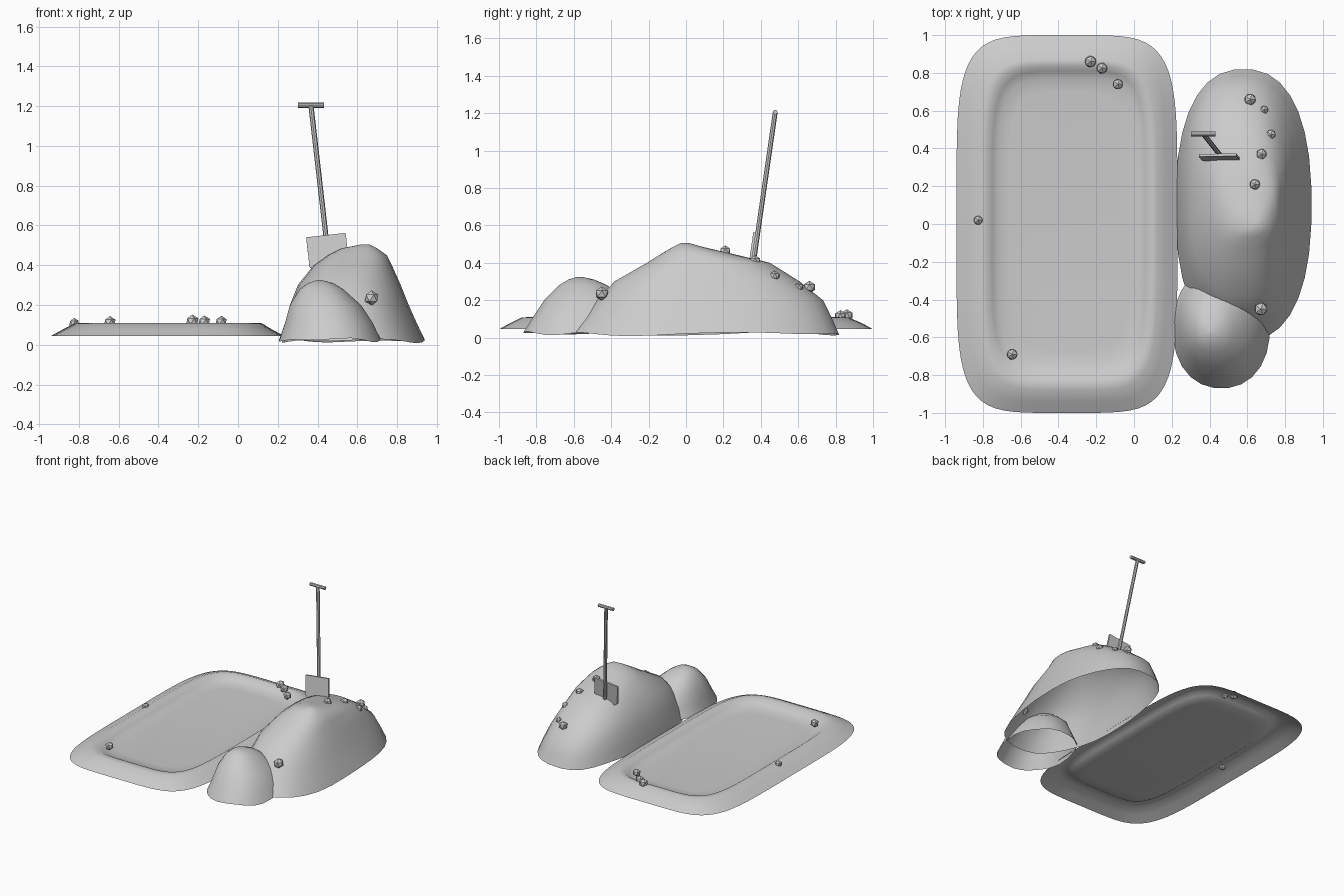
import bpy, bmesh, math
from mathutils import Vector

if "Cube" in bpy.data.objects:
    bpy.data.objects.remove(bpy.data.objects["Cube"])

grey = bpy.data.materials.new("light_grey")
grey.diffuse_color = (0.6, 0.6, 0.6, 1)
grey.use_nodes = True
grey.node_tree.nodes["Principled BSDF"].inputs["Base Color"].default_value = grey.diffuse_color


def finish(name, bm, smooth=None):
    bmesh.ops.recalc_face_normals(bm, faces=bm.faces)
    mesh = bpy.data.meshes.new(name)
    bm.to_mesh(mesh)
    bm.free()
    mesh.materials.append(grey)
    ob = bpy.data.objects.new(name, mesh)
    bpy.context.collection.objects.link(ob)
    if smooth:
        bpy.ops.object.select_all(action='DESELECT')
        ob.select_set(True)
        bpy.context.view_layer.objects.active = ob
        bpy.ops.object.shade_smooth_by_angle(angle=math.radians(smooth))
    return ob


def spow(v, p):
    return math.copysign(abs(v) ** p, v)


def stacked_shell(name, levels, power, n, wobble=0.0, smooth=60):
    """Open shell of stacked rounded rings: (x0, x1, y0, y1, z), last one capped."""
    bm = bmesh.new()
    rings = []
    for i, (x0, x1, y0, y1, z) in enumerate(levels):
        ring = []
        for k in range(n):
            a = 2 * math.pi * (k + 0.5) / n
            dz = wobble * (math.sin(3 * a) + math.sin(5 * a + 1)) if i == 0 else 0
            ring.append(bm.verts.new((
                (x0 + x1) / 2 + (x1 - x0) / 2 * spow(math.cos(a), 2 / power),
                (y0 + y1) / 2 + (y1 - y0) / 2 * spow(math.sin(a), 2 / power),
                z + dz)))
        rings.append(ring)
    for lo, hi in zip(rings, rings[1:]):
        for k in range(n):
            j = (k + 1) % n
            bm.faces.new((lo[k], lo[j], hi[j], hi[k]))
    bm.faces.new(rings[-1])
    ob = finish(name, bm, smooth)
    if sum(p.normal.z for p in ob.data.polygons) < 0:
        ob.data.flip_normals()
    return ob


# Shallow rectangular bed with a raised earth rim
stacked_shell("earth_bed", [
    (-0.94, 0.23, -1.00, 1.00, 0.045),
    (-0.88, 0.17, -0.94, 0.94, 0.078),
    (-0.82, 0.12, -0.88, 0.87, 0.108),
    (-0.78, 0.09, -0.83, 0.84, 0.110),
    (-0.75, 0.06, -0.79, 0.81, 0.088),
    (-0.72, 0.03, -0.74, 0.77, 0.070),
    (-0.66, -0.03, -0.67, 0.70, 0.065)], 5, 64)

# Large and small heaps of dug earth
stacked_shell("large_mound", [
    (0.22, 0.94, -0.62, 0.82, 0.02),
    (0.235, 0.905, -0.555, 0.785, 0.10),
    (0.26, 0.86, -0.48, 0.735, 0.20),
    (0.30, 0.82, -0.385, 0.61, 0.30),
    (0.38, 0.775, -0.21, 0.45, 0.40),
    (0.45, 0.75, -0.13, 0.24, 0.45),
    (0.52, 0.70, -0.07, 0.09, 0.485),
    (0.62, 0.66, -0.03, 0.02, 0.505)], 2.4, 32, 0.006)
stacked_shell("small_mound", [
    (0.205, 0.72, -0.87, -0.23, 0.025),
    (0.235, 0.68, -0.82, -0.27, 0.11),
    (0.26, 0.62, -0.76, -0.32, 0.20),
    (0.31, 0.53, -0.68, -0.42, 0.28),
    (0.35, 0.48, -0.63, -0.49, 0.31),
    (0.395, 0.42, -0.585, -0.555, 0.325)], 2.2, 24, 0.006)


# Shovel shaft and crossbar grip
def rod(name, a, b, r):
    a, b = Vector(a), Vector(b)
    bm = bmesh.new()
    bmesh.ops.create_cone(bm, cap_ends=True, segments=8, radius1=r, radius2=r,
                          depth=(b - a).length)
    turn = (b - a).to_track_quat('Z', 'Y')
    for v in bm.verts:
        v.co = turn @ v.co + (a + b) / 2
    finish(name, bm, 40)


top = Vector((0.367, 0.477, 1.205))
foot = Vector((0.458, 0.362, 0.41))
rod("shovel_shaft", foot, top, 0.013)
rod("shovel_grip", top - Vector((0.065, 0, 0)), top + Vector((0.065, 0, 0)), 0.013)

# Shovel blade: pointed plate aligned with the shaft
down = (foot - top).normalized()
side = (Vector((1, 0, 0)) - down * down.x).normalized()
front = side.cross(down).normalized()
if front.y > 0:
    front = -front
origin = top + down * 0.668 + front * 0.010
bm = bmesh.new()
outline = [(-0.1, 0), (0.1, 0), (0.1, 0.15), (0, 0.24), (-0.1, 0.15)]
face = bm.faces.new([bm.verts.new(origin + side * u + down * d) for u, d in outline])
ext = bmesh.ops.extrude_face_region(bm, geom=[face], use_keep_orig=True)
for v in ext["geom"]:
    if isinstance(v, bmesh.types.BMVert):
        v.co += front * 0.014
finish("shovel_blade", bm)

# Scattered pebbles (x, y, z, radius)
pebbles = [
    (-0.825, 0.02, 0.108, 0.027), (-0.645, -0.69, 0.112, 0.032),
    (-0.23, 0.86, 0.118, 0.034), (-0.17, 0.825, 0.115, 0.032),
    (-0.085, 0.74, 0.115, 0.031), (0.615, 0.66, 0.27, 0.034),
    (0.69, 0.605, 0.272, 0.024), (0.725, 0.475, 0.33, 0.028),
    (0.675, 0.37, 0.41, 0.031), (0.64, 0.21, 0.462, 0.031),
    (0.672, -0.45, 0.235, 0.038)]
for i, (x, y, z, r) in enumerate(pebbles):
    bm = bmesh.new()
    bmesh.ops.create_icosphere(bm, subdivisions=1, radius=r)
    for v in bm.verts:
        v.co += Vector((x, y, z))
    finish(f"pebble_{i + 1}", bm)
